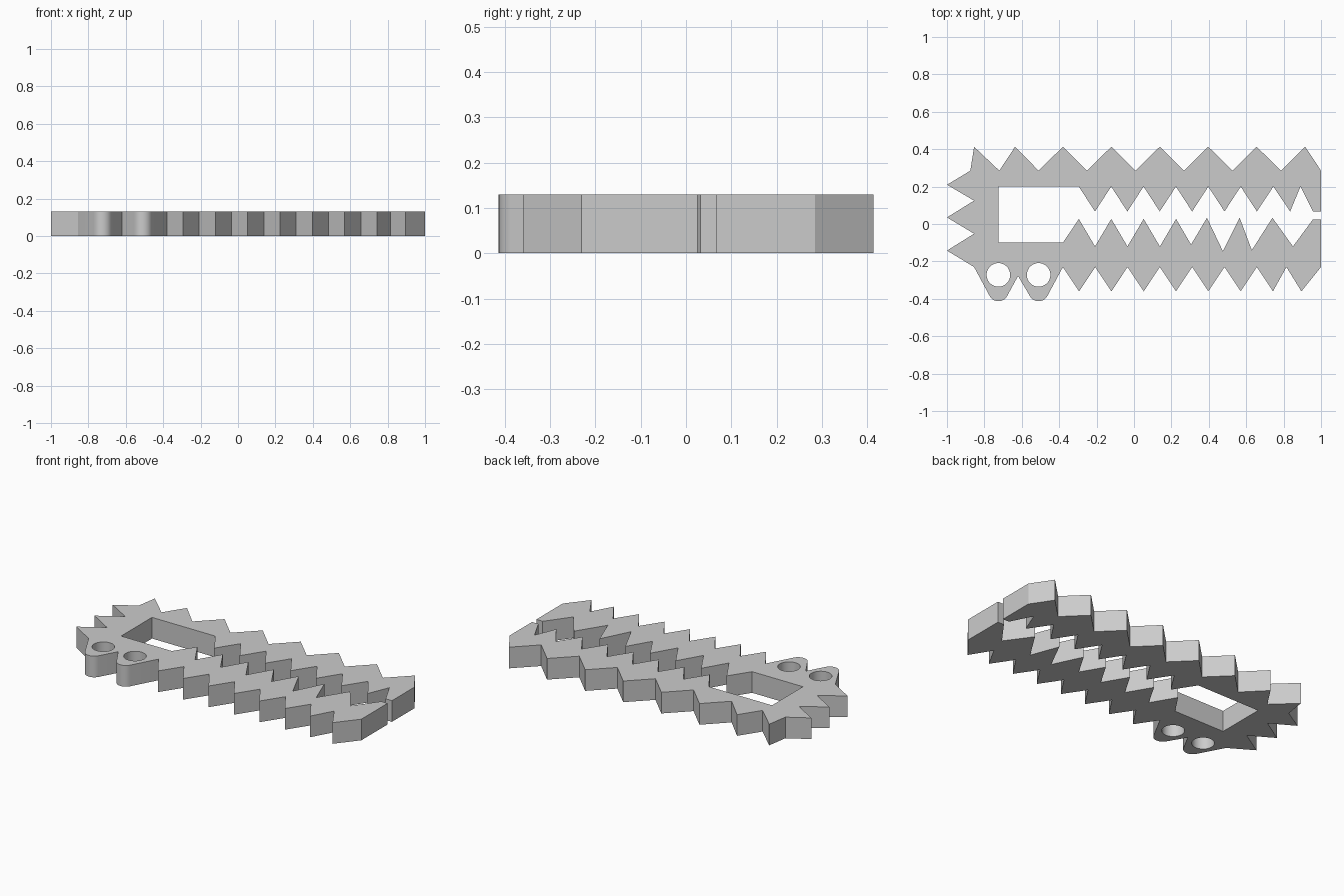
import bpy
from math import cos, sin, radians, pi

THICKNESS = 0.13
LUGS = (-0.51, -0.725)          # x of the two hanging lugs

cube = bpy.data.objects.get("Cube")
if cube:
    bpy.data.objects.remove(cube, do_unlink=True)

grey = bpy.data.materials.new("plain_grey")
grey.use_nodes = True
colour = (0.6, 0.6, 0.6, 1)
grey.diffuse_color = colour
grey.node_tree.nodes["Principled BSDF"].inputs["Base Color"].default_value = colour


def zigzag(start, end, steps, first_y, second_y):
    """Evenly spaced teeth running from start to end along x."""
    return [(start + (end - start) * i / steps, second_y if i % 2 else first_y)
            for i in range(steps + 1)]


def arc(cx, cy, radius, start, end, steps):
    angles = [radians(start + (end - start) * i / steps) for i in range(steps + 1)]
    return [(cx + radius * cos(a), cy + radius * sin(a)) for a in angles]


# Outer teeth of the back jaw, left to right
outline = [(-0.855, 0.413), (-0.72, 0.285), (-0.636, 0.413)]
outline += zigzag(-0.51, 0.915, 11, 0.285, 0.413)
outline += [(1, 0.285), (1, 0.067), (0.957, 0.067)]

# Inner teeth of the back jaw, right to left
outline += [(0.89, 0.2), (0.835, 0.067), (0.745, 0.2)]
outline += zigzag(0.657, -0.295, 11, 0.067, 0.2)

# Square throat of the opening
outline += [(-0.725, 0.2), (-0.725, -0.1), (-0.38, -0.1)]

# Inner teeth of the front jaw, left to right
outline += zigzag(-0.295, 0.225, 6, 0.027, -0.12)
outline += [(0.305, -0.11), (0.39, 0.033), (0.475, -0.145), (0.565, 0.033),
            (0.63, -0.14), (0.74, 0.033), (0.85, -0.12), (0.957, 0.025)]
outline += [(1, 0.025), (1, -0.23), (0.895, -0.36), (0.815, -0.23)]

# Outer teeth of the front jaw, right to left
outline += zigzag(0.743, -0.38, 13, -0.36, -0.23)

# Rounded lugs with a notch between them
outline += arc(LUGS[0], -0.36, 0.053, -30, -150, 12)
outline += [(-0.62, -0.278)]
outline += arc(LUGS[1], -0.36, 0.053, -30, -150, 12)

# Spikes on the closed end
outline += [(-0.855, -0.23), (-1, -0.142), (-0.855, -0.052), (-1, 0.035),
            (-0.855, 0.125), (-1, 0.21), (-0.875, 0.285)]

# Flat profile with round holes, extruded to a slab
profile = bpy.data.curves.new("toothed_frame", "CURVE")
profile.dimensions = "2D"
profile.fill_mode = "BOTH"
profile.extrude = THICKNESS / 2
holes = [arc(x, -0.272, 0.063, 0, 360, 40)[:-1] for x in LUGS]
for loop in [outline] + holes:
    spline = profile.splines.new("POLY")
    spline.points.add(len(loop) - 1)
    for point, (x, y) in zip(spline.points, loop):
        point.co = (x, y, 0, 1)
    spline.use_cyclic_u = True
profile.materials.append(grey)

frame = bpy.data.objects.new("toothed_frame", profile)
bpy.context.collection.objects.link(frame)
frame.location.z = THICKNESS / 2

# Solid mesh with welded seams and smooth round walls
bpy.ops.object.select_all(action="DESELECT")
frame.select_set(True)
bpy.context.view_layer.objects.active = frame
bpy.ops.object.convert(target="MESH")
bpy.ops.object.mode_set(mode="EDIT")
bpy.ops.mesh.select_all(action="SELECT")
bpy.ops.mesh.remove_doubles(threshold=0.0005)
bpy.ops.mesh.normals_make_consistent(inside=False)
bpy.ops.object.mode_set(mode="OBJECT")
bpy.ops.object.shade_smooth_by_angle(angle=pi / 6)
